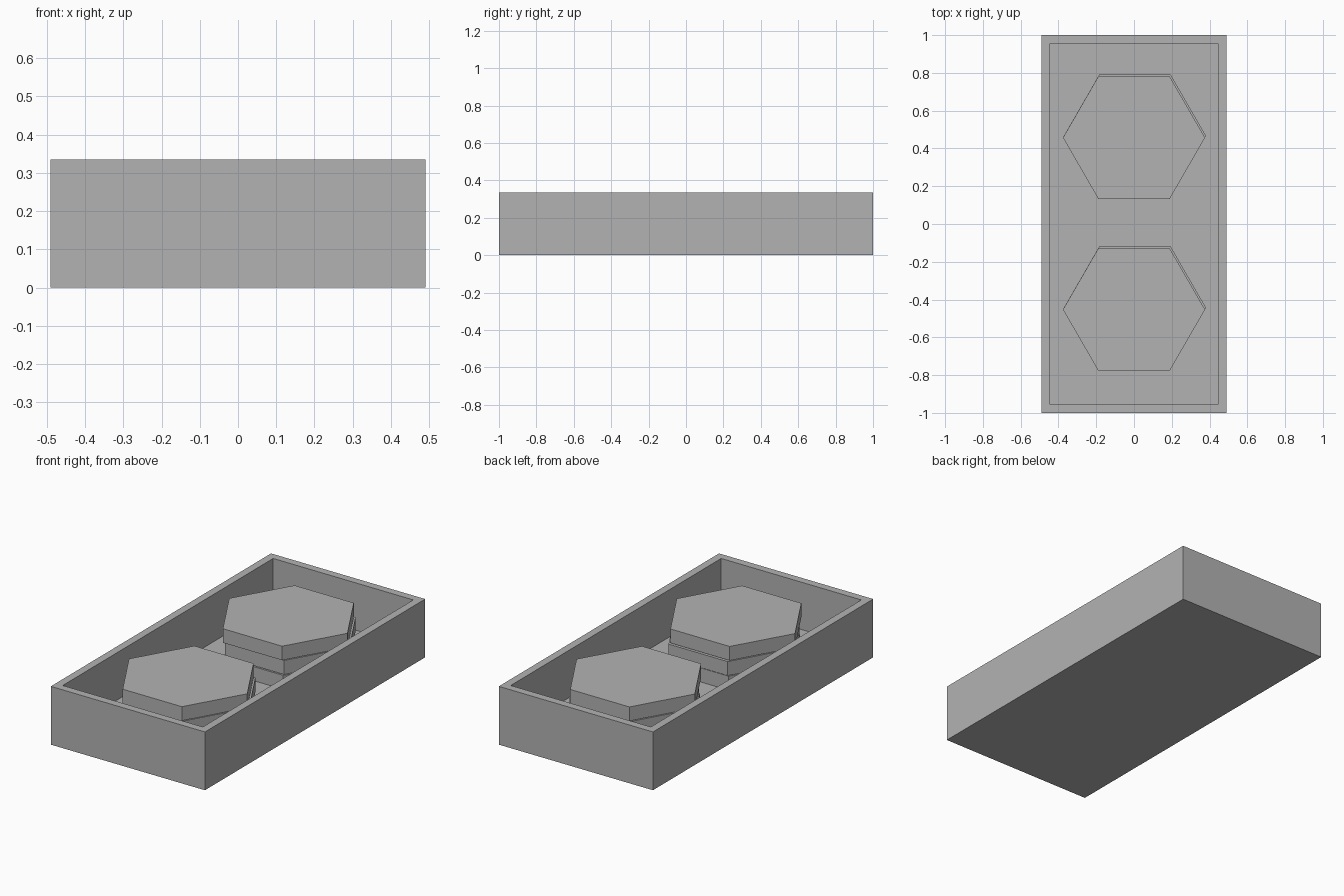
import bpy, bmesh, math
from mathutils import Matrix

cube = bpy.data.objects.get("Cube")
if cube:
    bpy.data.objects.remove(cube, do_unlink=True)

grey = bpy.data.materials.new("plain grey")
grey.use_nodes = True
COLOUR = (0.45, 0.45, 0.45, 1)
grey.diffuse_color = COLOUR
grey.node_tree.nodes["Principled BSDF"].inputs["Base Color"].default_value = COLOUR

WIDTH, LENGTH, HEIGHT = 0.98, 2.0, 0.335
WALL, FLOOR, TOP = 0.063, 0.063, 0.317
RADIUS, LAYERS = 0.376, 3


def finish(name, bm):
    mesh = bpy.data.meshes.new(name)
    bm.to_mesh(mesh)
    bm.free()
    mesh.materials.append(grey)
    obj = bpy.data.objects.new(name, mesh)
    bpy.context.collection.objects.link(obj)
    return obj


# Open tray: a block whose top is inset for the rim and pushed down to the floor
bm = bmesh.new()
bmesh.ops.create_cube(bm, size=1, matrix=Matrix.Translation((0, 0, HEIGHT / 2))
                      @ Matrix.Diagonal((WIDTH, LENGTH, HEIGHT, 1)))
top = max(bm.faces, key=lambda f: f.calc_center_median().z)
bmesh.ops.inset_region(bm, faces=[top], thickness=WALL)
well = bmesh.ops.extrude_discrete_faces(bm, faces=[top])["faces"][0]
bmesh.ops.translate(bm, verts=well.verts, vec=(0, 0, FLOOR - HEIGHT))
finish("tray", bm)


# Hexagonal tiles, slightly shifted under each top tile
def hex_tile(name, x, y, z, thickness):
    bm = bmesh.new()
    bmesh.ops.create_cone(bm, cap_ends=True, segments=6, radius1=RADIUS,
                          radius2=RADIUS, depth=thickness,
                          matrix=Matrix.Translation((x, y, z))
                          @ Matrix.Rotation(math.radians(30), 4, "Z"))
    finish(name, bm)


pitch = (TOP - FLOOR) / LAYERS
for stack, y in (("front", -0.453), ("back", 0.457)):
    for layer, shift in enumerate((0.006, 0.01, 0)):
        hex_tile(f"{stack}_tile_{layer + 1}", shift * 0.5, y + shift,
                 FLOOR + pitch * (layer + 0.5), pitch - 0.004)
